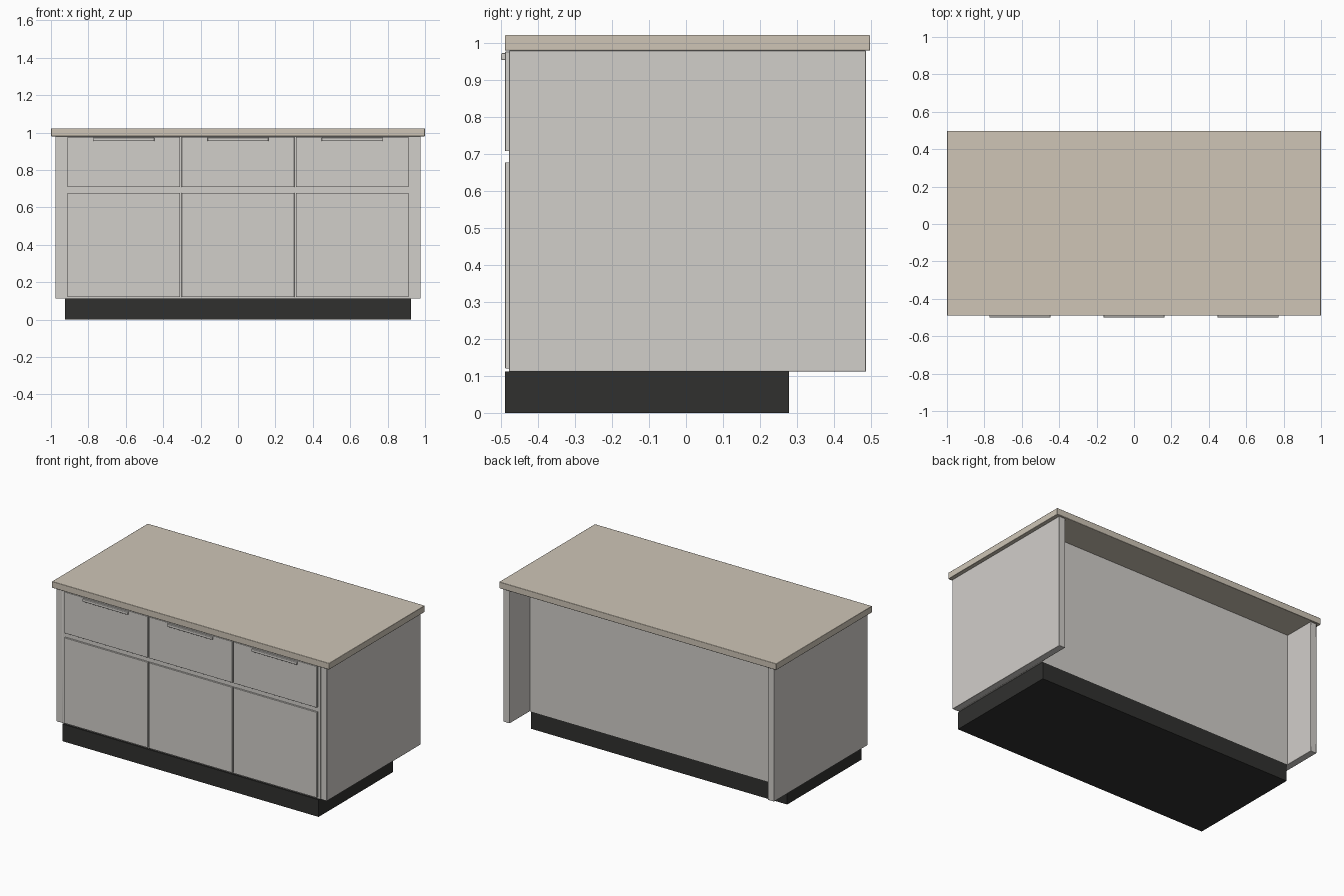
import bpy

if "Cube" in bpy.data.objects:
    bpy.data.objects.remove(bpy.data.objects["Cube"])


def material(name, rgb):
    m = bpy.data.materials.new(name)
    m.diffuse_color = (*rgb, 1)
    m.use_nodes = True
    m.node_tree.nodes["Principled BSDF"].inputs["Base Color"].default_value = m.diffuse_color
    return m


STONE = material("stone", (0.62, 0.56, 0.47))
PAINT = material("paint", (0.64, 0.62, 0.59))
DARK = material("dark", (0.03, 0.03, 0.028))


def box(name, x, y, z, mat, bevel=0.0):
    """Box from (min, max) pairs with an optional small edge bevel."""
    bpy.ops.mesh.primitive_cube_add(
        size=1, location=[(a + b) / 2 for a, b in (x, y, z)])
    ob = bpy.context.object
    ob.name = name
    ob.scale = [b - a for a, b in (x, y, z)]
    bpy.ops.object.transform_apply(location=False, rotation=False, scale=True)
    ob.data.materials.append(mat)
    if bevel:
        mod = ob.modifiers.new("bevel", 'BEVEL')
        mod.width = bevel
        mod.segments = 2
        bpy.ops.object.shade_smooth_by_angle()
    return ob


# Worktop with rear overhang
box("worktop", (-1, 1), (-0.49, 0.498), (0.98, 1.022), STONE, 0.003)

# Recessed base
box("plinth", (-0.925, 0.925), (-0.49, 0.278), (0, 0.112), DARK)

# Cabinet carcass
box("carcass", (-0.932, 0.932), (-0.478, 0.278), (0.112, 0.98), PAINT)

# Side panels reaching back under the overhang
for side, name in ((-1, "left_panel"), (1, "right_panel")):
    box(name, tuple(sorted((side * 0.932, side * 0.976))),
        (-0.479, 0.487), (0.112, 0.98), PAINT, 0.002)

# Three columns of drawer front, door front and pull
for i, cx in enumerate((-0.61, 0, 0.61), 1):
    xs = (cx - 0.301, cx + 0.301)
    box(f"door_front_{i}", xs, (-0.489, -0.476), (0.12, 0.678), PAINT, 0.001)
    box(f"drawer_front_{i}", xs, (-0.489, -0.476), (0.708, 0.977), PAINT, 0.001)
    box(f"pull_{i}", (cx - 0.163, cx + 0.163), (-0.5, -0.486), (0.954, 0.973),
        PAINT, 0.003)
